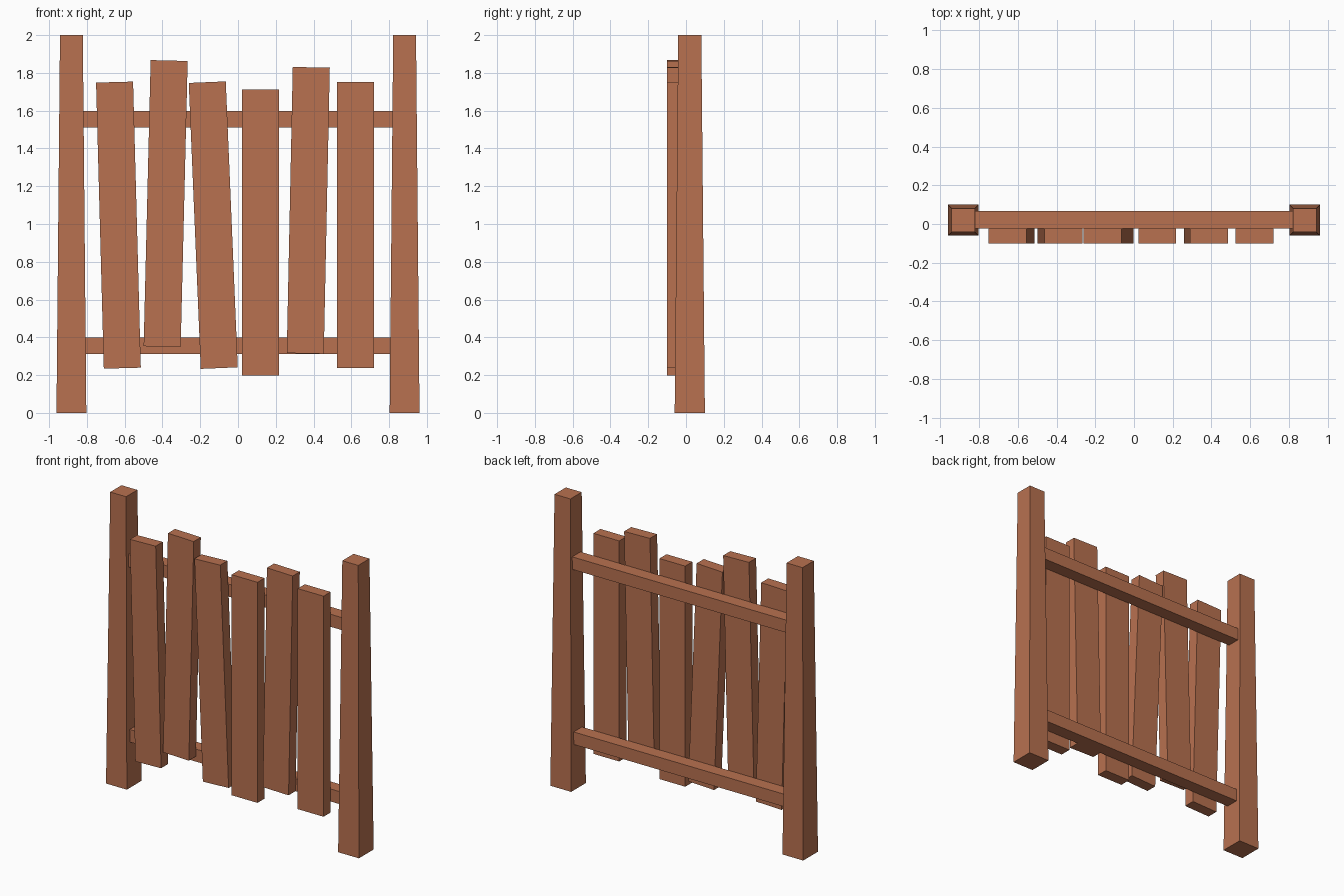
import bpy, bmesh, math
from mathutils import Matrix, Vector

if "Cube" in bpy.data.objects:
    bpy.data.objects.remove(bpy.data.objects["Cube"])

wood = bpy.data.materials.new("warm brown wood")
wood.diffuse_color = (0.479, 0.165, 0.080, 1)
wood.use_nodes = True
wood.node_tree.nodes["Principled BSDF"].inputs["Base Color"].default_value = wood.diffuse_color


def box(name, centre, size, lean=0.0, top_scale=1.0):
    """Box with an optional sideways lean (degrees) and tapered top."""
    bm = bmesh.new()
    bmesh.ops.create_cube(bm, size=1)
    for v in bm.verts:
        v.co = Vector(a * b for a, b in zip(v.co, size))
        if v.co.z > 0:
            v.co.x *= top_scale
            v.co.y *= top_scale
    bm.transform(Matrix.Translation(centre) @ Matrix.Rotation(math.radians(lean), 4, 'Y'))
    mesh = bpy.data.meshes.new(name)
    bm.to_mesh(mesh)
    bm.free()
    mesh.materials.append(wood)
    obj = bpy.data.objects.new(name, mesh)
    bpy.context.collection.objects.link(obj)
    return obj


# Tapered end posts
for side, x in (("left", -0.882), ("right", 0.882)):
    box(side + "_post", (x, 0.02, 1.0), (0.158, 0.16, 2.0), top_scale=0.765)

# Horizontal rails running into the posts
for level, z in (("lower", 0.355), ("upper", 1.555)):
    box(level + "_rail", (0, 0.022, z), (1.70, 0.09, 0.086))

# Crooked planks on the front: centre x, centre z, lean
planks = [
    (-0.633, 0.994, -1.55),
    (-0.383, 1.108, 1.4),
    (-0.131, 0.994, -2.4),
    (0.120, 0.955, 0.0),
    (0.372, 1.072, 1.2),
    (0.622, 0.994, 0.0),
]
for i, (x, z, lean) in enumerate(planks, 1):
    box(f"plank_{i}", (x, -0.0615, z), (0.196, 0.077, 1.515), lean)
